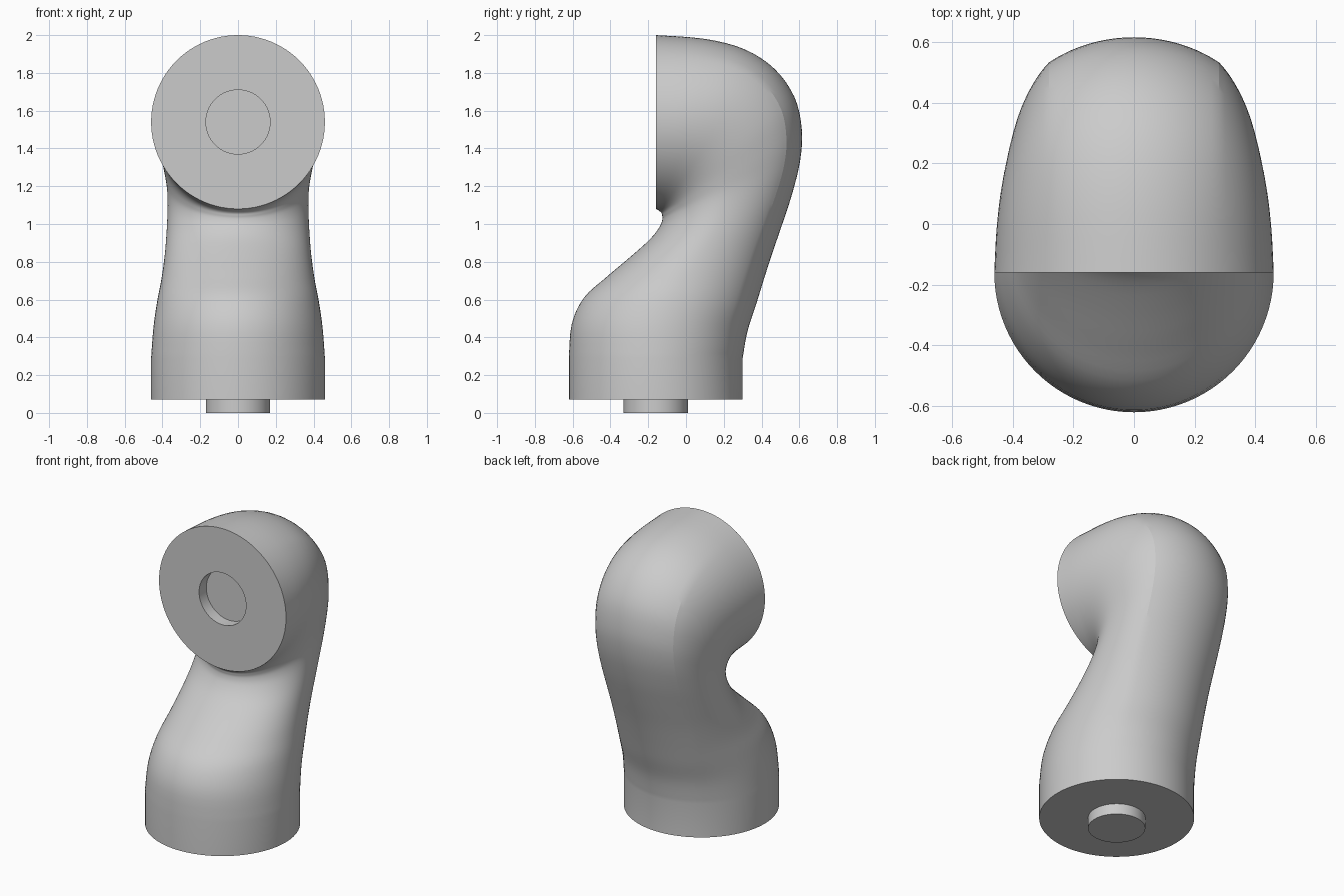
import bpy, bmesh, math
from mathutils import Vector

if "Cube" in bpy.data.objects:
    bpy.data.objects.remove(bpy.data.objects["Cube"])

R, PEG_R, SEG, SUB = 0.46, 0.17, 96, 4
CREASE = math.radians(37.5)          # edge of the round back panel
SX, SD = R * math.sin(CREASE), R * (1 - math.cos(CREASE))

# Body stations: front point (y, z), back point (y, z), half width
STATIONS = [
    (-.620, .29, .300, .29, .460), (-.605, .47, .325, .43, .448),
    (-.540, .61, .370, .57, .428), (-.420, .72, .410, .70, .405),
    (-.290, .83, .455, .84, .388), (-.190, .92, .510, 1.00, .378),
    (-.140, .985, .565, 1.17, .373), (-.125, 1.025, .605, 1.34, .375),
    (-.126, 1.045, .613, 1.50, .387), (-.128, 1.055, .575, 1.67, .404),
    (-.133, 1.062, .470, 1.82, .422), (-.140, 1.068, .310, 1.925, .440),
    (-.148, 1.074, .100, 1.98, .453), (-.160, 1.08, -.160, 2.00, .460),
]


def spline(rows, sub):
    """Catmull-Rom interpolation through the stations."""
    out = []
    for i in range(len(rows) - 1):
        a, b, c, d = (rows[max(i - 1, 0)], rows[i], rows[i + 1],
                      rows[min(i + 2, len(rows) - 1)])
        for k in range(sub):
            t = k / sub
            out.append([0.5 * (2 * q + (r - p) * t + (2 * p - 5 * q + 4 * r - s) * t * t
                               + (3 * q - p - 3 * r + s) * t ** 3)
                        for p, q, r, s in zip(a, b, c, d)])
    return out + [list(rows[-1])]


def section(fy, fz, by, bz, w):
    """Round back panel with squeezed sides, spanning back point to front point."""
    back, front = Vector((0, by, bz)), Vector((0, fy, fz))
    length = (front - back).length
    axis = (front - back).normalized()
    ring = []
    for i in range(SEG):
        a = 2 * math.pi * i / SEG
        x, d = R * math.sin(a), R * (1 - math.cos(a))
        if d > SD + 1e-6:
            d = SD + (d - SD) * (length - SD) / (2 * R - SD)
            if abs(x) > SX or math.cos(a) > 0:
                x = math.copysign(SX + (abs(x) - SX) * (w - SX) / (R - SX), x)
            else:
                # front lobe keeps an elliptical outline
                x = x
            if math.cos(a) < 0:
                x = w * math.sin(a)
        ring.append(back + axis * d + Vector((x, 0, 0)))
    return ring


def circle(cy, cz, r, upright):
    """Circle starting at the back (flat) or the top (upright)."""
    ring = []
    for i in range(SEG):
        a = 2 * math.pi * i / SEG
        off = (0, math.cos(a)) if upright else (math.cos(a), 0)
        ring.append(Vector((r * math.sin(a), cy + r * off[0], cz + r * off[1])))
    return ring


# Peg, base collar, bent neck, end face and socket as one continuous skin
rings = [circle(-.16, 0, PEG_R, False), circle(-.16, .07, PEG_R, False),
         circle(-.16, .07, R, False)]
rings += [section(*s) for s in spline(STATIONS, SUB)]
rings += [circle(-.16, 1.54, PEG_R, True), circle(-.085, 1.54, PEG_R, True)]

bm = bmesh.new()
loops = [[bm.verts.new(p) for p in ring] for ring in rings]
for lo, hi in zip(loops, loops[1:]):
    for i in range(SEG):
        j = (i + 1) % SEG
        bm.faces.new((lo[i], lo[j], hi[j], hi[i]))
bm.faces.new(loops[0])
bm.faces.new(loops[-1])
bmesh.ops.recalc_face_normals(bm, faces=bm.faces)

mesh = bpy.data.meshes.new("elbow_connector")
bm.to_mesh(mesh)
bm.free()
body = bpy.data.objects.new("elbow_connector", mesh)
bpy.context.collection.objects.link(body)
bpy.context.view_layer.objects.active = body
body.select_set(True)
bpy.ops.object.shade_smooth_by_angle(angle=math.radians(13))
